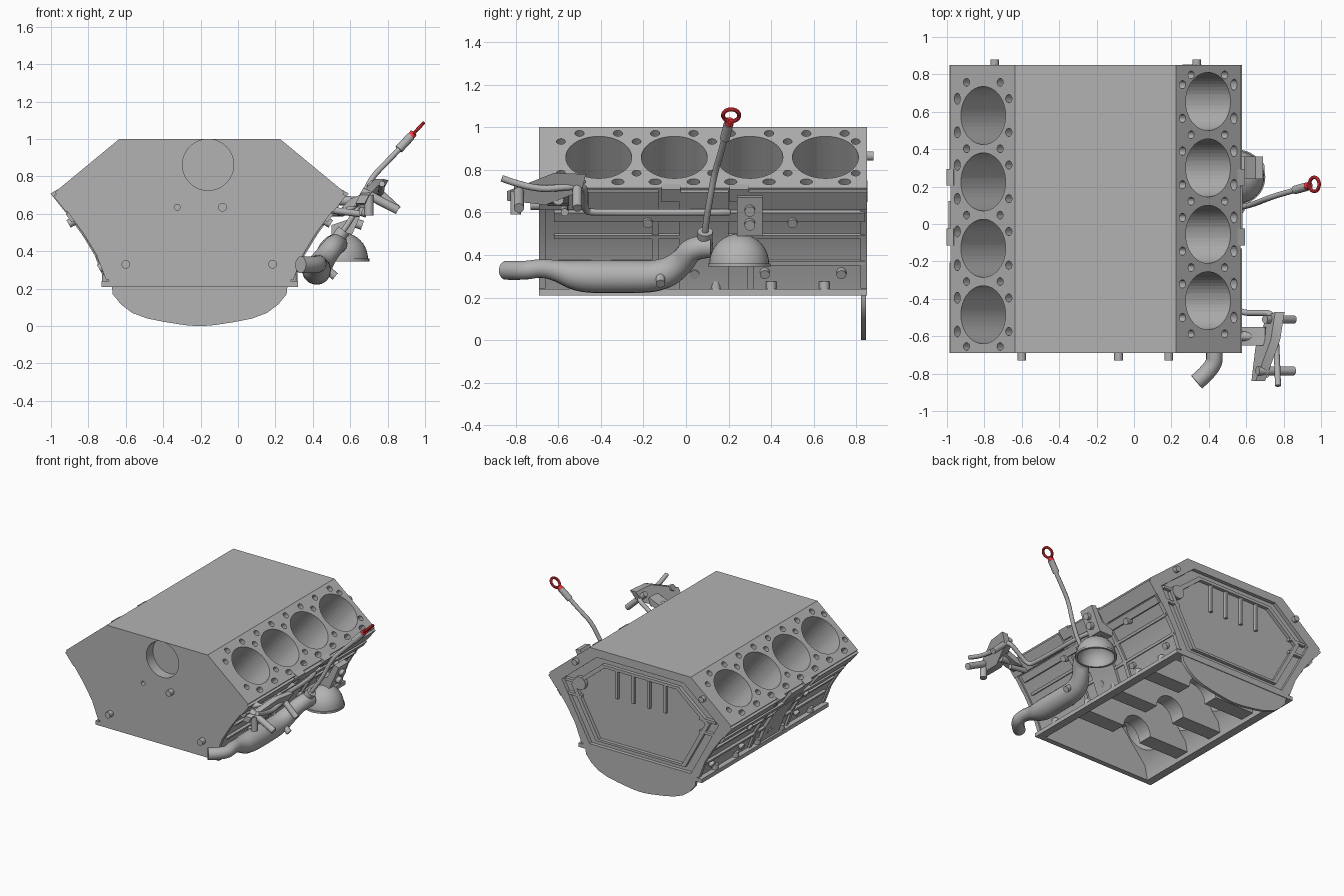
import bpy, bmesh, math
from mathutils import Vector

if "Cube" in bpy.data.objects:
    bpy.data.objects.remove(bpy.data.objects["Cube"])

C = -0.205                    # centre line of the block
Y0, Y1 = -0.69, 0.85          # front and rear faces
FLOOR = 0.822                 # depth of the rear recess

grey = bpy.data.materials.new('dark_grey')
grey.diffuse_color = (0.45, 0.45, 0.45, 1)
grey.use_nodes = True
grey.node_tree.nodes["Principled BSDF"].inputs["Base Color"].default_value = grey.diffuse_color
red = bpy.data.materials.new('red')
red.diffuse_color = (1.0, 0.04, 0.05, 1)
red.use_nodes = True
red.node_tree.nodes["Principled BSDF"].inputs["Base Color"].default_value = red.diffuse_color


def finish(bm, name, smooth=True, mat=grey):
    bmesh.ops.recalc_face_normals(bm, faces=bm.faces)
    me = bpy.data.meshes.new(name)
    bm.to_mesh(me)
    bm.free()
    me.materials.append(mat)
    ob = bpy.data.objects.new(name, me)
    bpy.context.collection.objects.link(ob)
    if smooth:
        shade(ob)
    return ob


def shade(ob):
    bpy.ops.object.select_all(action='DESELECT')
    ob.select_set(True)
    bpy.context.view_layer.objects.active = ob
    bpy.ops.object.shade_smooth_by_angle(angle=math.radians(35))


def add_prism(bm, pts, y0, y1):
    a = [bm.verts.new((x, y0, z)) for x, z in pts]
    b = [bm.verts.new((x, y1, z)) for x, z in pts]
    skin(bm, a, b)


def skin(bm, a, b):
    bm.faces.new(a)
    bm.faces.new(b[::-1])
    for i in range(len(a)):
        j = (i + 1) % len(a)
        bm.faces.new((a[i], b[i], b[j], a[j]))


def add_cyl(bm, p0, p1, r, n=24, sy=1.0):
    p0, p1 = Vector(p0), Vector(p1)
    d = (p1 - p0).normalized()
    e = Vector((0, 1, 0)) if abs(d.y) < 0.9 else Vector((1, 0, 0))
    e = (e - d * e.dot(d)).normalized()
    f = d.cross(e)
    a, b = ([bm.verts.new(p + r * (e * sy * math.cos(t) + f * math.sin(t)))
             for t in (2 * math.pi * i / n for i in range(n))] for p in (p0, p1))
    skin(bm, a, b)


def prism(name, pts, y0, y1):
    bm = bmesh.new()
    add_prism(bm, pts, y0, y1)
    return finish(bm, name)


def cyl(name, p0, p1, r, n=24, mat=grey):
    bm = bmesh.new()
    add_cyl(bm, p0, p1, r, n)
    return finish(bm, name, True, mat)


def tube(name, pts, r=1.0):
    """Smooth tube through (x, y, z[, radius]) control points."""
    cu = bpy.data.curves.new(name, 'CURVE')
    cu.dimensions = '3D'
    cu.bevel_depth, cu.bevel_resolution, cu.use_fill_caps = 1.0, 5, True
    cu.materials.append(grey)
    sp = cu.splines.new('NURBS')
    sp.points.add(len(pts) - 1)
    for p, q in zip(sp.points, pts):
        p.co = (*q[:3], 1)
        p.radius = q[3] if len(q) > 3 else r
    sp.order_u, sp.use_endpoint_u, sp.resolution_u = 3, True, 6
    ob = bpy.data.objects.new(name, cu)
    bpy.context.collection.objects.link(ob)
    bpy.ops.object.select_all(action='DESELECT')
    ob.select_set(True)
    bpy.context.view_layer.objects.active = ob
    bpy.ops.object.convert(target='MESH')
    shade(bpy.context.object)


def cut(ob, cutter):
    m = ob.modifiers.new('cut', 'BOOLEAN')
    m.operation, m.solver, m.object = 'DIFFERENCE', 'EXACT', cutter
    bpy.context.view_layer.objects.active = ob
    bpy.ops.object.modifier_apply(modifier=m.name)
    bpy.data.objects.remove(cutter)


def mirror(half):
    return [(C + u, z) for u, z in half] + [(C - u, z) for u, z in reversed(half)]


# engine block body with crankcase cavity
wall = [(0.763, 0.70), (0.683, 0.60), (0.61, 0.50), (0.543, 0.39), (0.485, 0.24)]
block = prism('engine_block', mirror([(0.43, 1.0), (0.775, 0.715)] + wall
                                     + [(0.525, 0.24), (0.525, 0.21)]), Y0, Y1)
cut(block, prism('cavity_cutter', mirror([(0.24, 0.55), (0.44, 0.32), (0.475, 0.15)]),
                 -0.65, 0.76))

# cylinder bores and deck holes
banks = {1: [0.655, 0.30, -0.055, -0.41], -1: [0.58, 0.225, -0.13, -0.485]}
bores, holes = bmesh.new(), bmesh.new()


def deck(side, s, y, h):
    return (C + side * (0.43 + 0.771 * s + 0.637 * h), y, 1.0 - 0.637 * s + 0.771 * h)


def hole(bm, side, s, y, r, depth, n=16, sy=1.0):
    add_cyl(bm, deck(side, s, y, 0.03), deck(side, s, y, -depth), r, n, sy)


for side, ys in banks.items():
    for y in ys:
        hole(bores, side, 0.222, y, 0.155, 0.56, 48)
        for dy in (-0.09, 0.09):
            hole(holes, side, 0.045, y + dy, 0.022, 0.07)
            hole(holes, side, 0.402, y + dy, 0.021, 0.07, 16, 1.4)
    for y in [ys[0] + 0.1775] + [v - 0.1775 for v in ys]:
        for s in (0.105, 0.338):
            hole(holes, side, s, max(-0.655, min(0.797, y)), 0.021, 0.07)
cut(block, finish(bores, 'bore_cutter', False))
cut(block, finish(holes, 'hole_cutter', False))

# front openings and rear recess
cut(block, cyl('front_cutter', (-0.16, Y0 - 0.05, 0.862), (-0.16, Y0 + 0.08, 0.862), 0.137, 48))
cut(block, cyl('pin_cutter', (-0.325, Y0 - 0.05, 0.635), (-0.325, Y0 + 0.05, 0.635), 0.016, 16))
rear = [(0.43, 1.0), (0.775, 0.715), (0.50, 0.21)]


def rear_shape(k):
    return mirror([(u * k, 0.56 + (z - 0.56) * k) for u, z in rear])


cut(block, prism('recess_cutter', rear_shape(0.86), FLOOR, 0.9))
shade(block)

# rear face: raised ridge outline and ribs
bm = bmesh.new()
loops = [[bm.verts.new((x, y, z)) for x, z in rear_shape(k)]
         for k, y in ((0.76, FLOOR - .004), (0.76, 0.848), (0.71, 0.848), (0.71, FLOOR - .004))]
for a, b in zip(loops, loops[1:] + loops[:1]):
    for i in range(6):
        j = (i + 1) % 6
        bm.faces.new((a[i], a[j], b[j], b[i]))
finish(bm, 'rear_ridge')
bm = bmesh.new()
for x in (0.0, -0.137, -0.273, -0.41):
    add_prism(bm, [(x - .01, .66), (x + .01, .66), (x + .01, .87), (x - .01, .87)],
              FLOOR - .004, 0.845)
for s in (1, -1):
    for z in (0.7, 0.6):
        add_prism(bm, [(C + s * u, z + d) for u, d in
                       ((.5, -.01), (.64, -.01), (.64, .01), (.5, .01))], FLOOR - .004, 0.847)
finish(bm, 'rear_ribs')
cyl('rear_boss', (0.31, FLOOR - .004, 0.7), (0.31, 0.852, 0.7), 0.05)
for s in (1, -1):
    cyl('rear_dowel', (C + s * 0.54, 0.82, 0.865), (C + s * 0.54, 0.88, 0.865), 0.022)

# lower rear cover plate
prism('rear_cover', mirror([(0.47, 0.22), (0.465, 0.17), (0.42, 0.115), (0.36, 0.07),
                            (0.28, 0.04), (0.19, 0.022), (0.08, 0.005), (0.02, 0.0)]),
      0.822, 0.845)

# bearing webs with half-round crank seats
arc = [(C + 0.12 * math.cos(t), 0.24 + 0.12 * math.sin(t))
       for t in (math.pi * i / 16 for i in range(17))]
web = [(C + 0.46, 0.24)] + arc + [(C - 0.46, 0.24), (C - 0.44, 0.33), (C - 0.23, 0.57),
                                  (C + 0.23, 0.57), (C + 0.44, 0.33)]
for y in (0.44, 0.085, -0.27):
    prism('bearing_web', web, y - 0.06, y + 0.06)


# side wall rails, panels and bolts
def wall_u(z):
    for (u1, z1), (u0, z0) in zip(wall, wall[1:]):
        if z >= z0:
            break
    return u0 + (u1 - u0) * (z - z0) / (z1 - z0)


def wall_pad(name, side, y0, y1, z0, z1, t):
    zs = [z0] + [z for _, z in reversed(wall) if z0 < z < z1] + [z1]
    out = [(wall_u(z) + 0.84 * t, z - 0.54 * t) for z in zs]
    inn = [(wall_u(z) - 0.02, z + 0.01) for z in reversed(zs)]
    prism(name, [(C + side * u, z) for u, z in out + inn], y0, y1)


for side in (1, -1):
    o = 0 if side > 0 else -0.077
    for a, b in ((Y0, -0.13 + o), (0.29 + o, Y1)):
        wall_pad('upper_panel', side, a, b, 0.62, 0.705, 0.018)
    wall_pad('wall_column', side, -0.03 + o, 0.2 + o, 0.25, 0.705, 0.022)
    for y in (0.29, -0.16):
        wall_pad('wall_rib', side, y + o, y + o + 0.03, 0.25, 0.62, 0.016)
    for z0, z1, t in ((0.57, 0.612, 0.028), (0.485, 0.502, 0.018), (0.36, 0.378, 0.018)):
        wall_pad('wall_rail', side, -0.62, 0.84, z0, z1, t)
    for a, b in ((Y0, -0.66), (0.82, Y1)):
        wall_pad('end_flange', side, a, b, 0.25, 0.705, 0.012)
    for y in (0.25, -0.07):
        wall_pad('deck_tab', side, y - 0.045, y + 0.045, 0.66, 0.72, 0.022)
    for z, ys, h in ((0.57, (-0.18, 0.5), 0.04), (0.32, (-0.3, 0.04, 0.37, 0.73), 0.022)):
        for y in ys:
            u = wall_u(z)
            cyl('wall_bolt', (C + side * (u - .02), y, z + .01),
                (C + side * (u + h), y, z - h * 0.6), 0.023, 16)
    for y in (-0.5, -0.15, 0.14, 0.4, 0.65):
        cyl('flange_bolt', (C + side * 0.498, y, 0.23), (C + side * 0.498, y, 0.276), 0.025, 16)

# front studs
for x, z in ((-0.6, 0.33), (0.185, 0.33), (-0.083, 0.635)):
    cyl('front_stud', (x, Y0 + 0.02, z), (x, -0.73, z), 0.023)

# coolant pipe with side nozzle
tube('coolant_pipe', [(.335, -.845, .328, .045), (.43, -.765, .325, .045), (.43, -.68, .34, .043),
                      (.42, -.6, .325, .05), (.42, -.5, .298, .078), (.42, -.3, .298, .078),
                      (.42, -.12, .298, .075), (.46, -.02, .36, .06), (.52, .03, .44, .055),
                      (.53, .12, .44, .055)])
cyl('pipe_nozzle', (0.44, -0.12, 0.33), (0.52, -0.12, 0.265), 0.022)

# hollow filter dome
prof = [(0.13, 0.345), (0.147, 0.345), (0.147, 0.36)]
for r, order in ((0.14, range(11)), (0.125, range(10, -1, -1))):
    prof += [(r * math.cos(math.pi * i / 20), 0.36 + r * math.sin(math.pi * i / 20))
             for i in order]
bm = bmesh.new()
vs = [bm.verts.new((0.555 + r, 0.25, z)) for r, z in prof]
es = [bm.edges.new(p) for p in zip(vs, vs[1:] + vs[:1])]
bmesh.ops.spin(bm, geom=vs + es, cent=(0.555, 0.25, 0), axis=(0, 0, 1),
               angle=2 * math.pi, steps=40)
bmesh.ops.remove_doubles(bm, verts=bm.verts, dist=0.0005)
finish(bm, 'filter_dome')

# filter bracket and its bolts
prism('filter_bracket', [(.50, .49), (.61, .49), (.69, .67), (.65, .68), (.59, .57), (.50, .54)],
      0.24, 0.36)
for x, z in ((0.655, 0.615), (0.63, 0.55)):
    cyl('bracket_bolt', (x - 0.03, 0.3, z + 0.012), (x + 0.035, 0.3, z - 0.012), 0.025, 16)

# dipstick with red pull ring
cyl('dipstick_base', (0.525, 0.088, 0.455), (0.565, 0.09, 0.51), 0.036)
tube('dipstick_tube', [(.54, .09, .48), (.58, .09, .53), (.65, .11, .65), (.71, .135, .79),
                       (.80, .165, .88), (.88, .185, .965)], 0.015)
cyl('dipstick_sheath', (0.86, 0.182, 0.945), (0.925, 0.2, 1.015), 0.023)
cyl('dipstick_stem', (0.915, 0.2, 1.005), (0.94, 0.206, 1.033), 0.02, mat=red)
bpy.ops.mesh.primitive_torus_add(major_radius=0.038, minor_radius=0.0095, major_segments=32,
                                 minor_segments=10, location=(0.964, 0.212, 1.056),
                                 rotation=(0, math.radians(-47), 0))
ring = bpy.context.object
ring.name = 'dipstick_ring'
ring.data.materials.append(red)
shade(ring)

# long side line
tube('side_line', [(.51, .2, .6), (.545, .15, .6), (.55, -.43, .6), (.57, -.475, .605),
                   (.66, -.475, .67), (.74, -.475, .725), (.755, -.55, .72),
                   (.765, -.72, .705), (.77, -.865, .76)], 0.016)

# front bracket: slanted plate, rods and mounting arm
bm = bmesh.new()
plate = [(-.84, .655), (-.66, .635), (-.49, .70), (-.47, .78), (-.62, .785), (-.84, .70)]
skin(bm, *([bm.verts.new((0.75 + 0.175 * (y + .47) + d + 0.5 * (z - 0.72), y, z))
            for y, z in plate] for d in (-0.025, 0.025)))
finish(bm, 'front_bracket')
for p, q, r in (((.66, -.785, .72), (.855, -.785, .62), .024),
                ((.70, -.51, .765), (.855, -.51, .62), .022),
                ((.5, -.6, .675), (.71, -.6, .66), .026),
                ((.5, -.57, .62), (.65, -.57, .60), .018),
                ((.70, -.8, .59), (.70, -.8, .70), .025)):
    cyl('bracket_rod', p, q, r)
prism('bracket_arm', [(.55, .63), (.62, .64), (.72, .68), (.70, .72), (.60, .68)], -0.65, -0.55)
